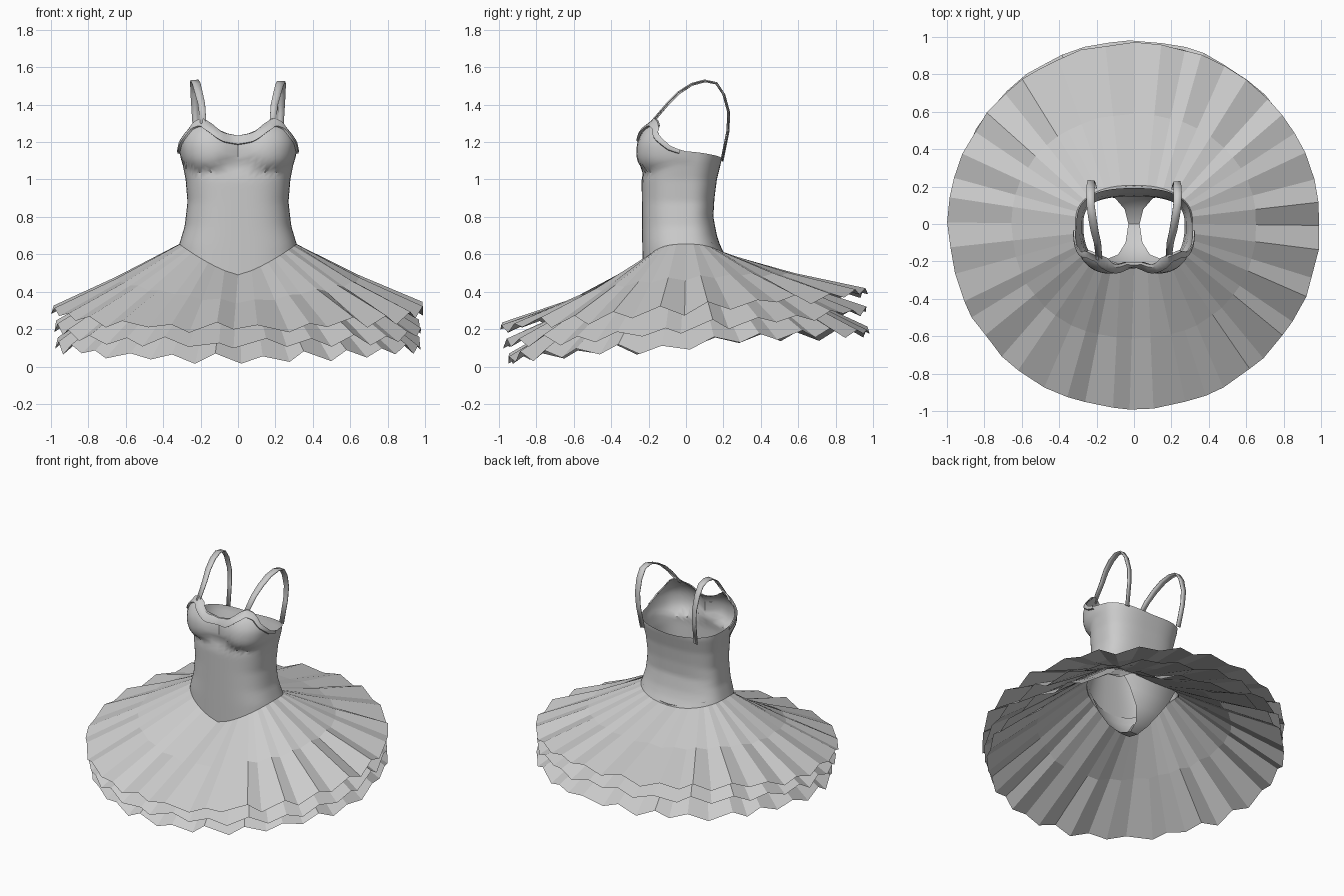
import bpy, random
from math import sin, cos, pi, radians, sqrt, degrees
from mathutils import Vector

if "Cube" in bpy.data.objects:
    bpy.data.objects.remove(bpy.data.objects["Cube"])

random.seed(4)


def lerp_table(table, v):
    """Piecewise linear lookup in a list of (key, value)."""
    if v <= table[0][0]:
        return table[0][1]
    for (a, fa), (b, fb) in zip(table, table[1:]):
        if v <= b:
            return fa + (fb - fa) * (v - a) / (b - a)
    return table[-1][1]


def grid_object(name, rows, closed=False, smooth=True):
    """Mesh from rows of points; closed joins the end of each row to its start."""
    n = len(rows[0])
    verts = [tuple(p) for r in rows for p in r]
    faces = []
    for i in range(len(rows) - 1):
        for j in range(n if closed else n - 1):
            k = (j + 1) % n
            faces.append((i * n + j, i * n + k, (i + 1) * n + k, (i + 1) * n + j))
    mesh = bpy.data.meshes.new(name)
    mesh.from_pydata(verts, [], faces)
    obj = bpy.data.objects.new(name, mesh)
    bpy.context.collection.objects.link(obj)
    if smooth:
        bpy.ops.object.select_all(action='DESELECT')
        obj.select_set(True)
        bpy.context.view_layer.objects.active = obj
        bpy.ops.object.shade_smooth_by_angle(angle=radians(35))
    return obj


# Body profiles by height: half width, front depth, back depth
WIDTH = [(0.49, 0.33), (0.65, 0.315), (0.75, 0.285), (0.88, 0.27), (1.0, 0.28),
         (1.1, 0.30), (1.2, 0.315), (1.33, 0.285)]
FRONT = [(0.49, 0.232), (0.8, 0.235), (1.0, 0.237), (1.08, 0.222), (1.2, 0.215), (1.33, 0.185)]
BACK = [(0.6, 0.207), (0.65, 0.182), (0.7, 0.165), (0.8, 0.146), (0.9, 0.152), (1.0, 0.165), (1.11, 0.192)]
# Neckline height by angle from the front centre
NECK = [(0, 1.235), (8, 1.25), (20, 1.295), (34, 1.33), (46, 1.31), (58, 1.25),
        (75, 1.185), (90, 1.15), (180, 1.11)]
POWER = 0.74


def spow(v):
    return (1 if v >= 0 else -1) * abs(v) ** POWER


def body(phi, z, out=0.0):
    """Point on the body, phi measured from the front centre."""
    sx, cy = spow(sin(phi)), spow(cos(phi))
    depth = lerp_table(FRONT if cy > 0 else BACK, z)
    x, y = (lerp_table(WIDTH, z) + out) * sx, -(depth + out) * cy
    if cy > 0:  # bust cups
        h = 0.1 if z < 1.15 else 0.15
        d = ((abs(x) - 0.175) / 0.15) ** 2 + ((z - 1.15) / h) ** 2
        if d < 1:
            push = sqrt(1 - d)
            y -= 0.058 * push * min(1, cy * 1.6)
            x += 0.012 * push * (1 if x > 0 else -1)
    return Vector((x, y, z))


def neck_z(phi):
    a = degrees(phi) % 360
    return lerp_table(NECK, min(a, 360 - a))


def waist_z(phi):
    s = abs(spow(sin(phi)))
    return 0.49 + 0.165 * s ** 1.3 if cos(phi) > 0 else 0.6 + 0.055 * s * s


# Bodice
COLS, ROWS = 64, 28
angles = [2 * pi * j / COLS for j in range(COLS)]
grid_object("bodice", [[body(a, waist_z(a) + (neck_z(a) - waist_z(a)) * i / ROWS) for a in angles]
                       for i in range(ROWS + 1)], closed=True)

# Neckline trim: raised band along the front edge, tapering out at the sides
band = [radians(-86 + 172 * j / 48) for j in range(49)]
trim = []
for drop, out in [(0.0, 0.0), (0.0, 0.012), (0.025, 0.018), (0.045, 0.014), (0.05, 0.0)]:
    trim.append([body(a, neck_z(a) - drop * (0.4 + 0.6 * cos(a)), out) for a in band])
grid_object("neckline_trim", trim)

# Shoulder straps: ribbons arching from the cups to the back edge
STRAP = [(0.185, -0.19, 1.30), (0.195, -0.10, 1.405), (0.21, -0.04, 1.465), (0.222, 0.03, 1.51),
         (0.232, 0.10, 1.528), (0.234, 0.16, 1.515), (0.233, 0.20, 1.455), (0.23, 0.226, 1.36),
         (0.225, 0.222, 1.26), (0.215, 0.19, 1.10)]
for side, label in ((-1, "left"), (1, "right")):
    rows = []
    for x, y, z in STRAP:
        w = 0.016 + 0.006 * min(1, max(0, (z - 1.3) / 0.2))
        rows.append([(side * (x - w), y, z), (side * (x + w), y + 0.004, z - 0.003)])
    strap = grid_object("strap_" + label, rows)
    solid = strap.modifiers.new("thickness", 'SOLIDIFY')
    solid.thickness = 0.006

# Brief under the skirt: (y, z, half width) from front waist through to back waist
BRIEF = [(-0.232, 0.54, 0.26), (-0.215, 0.48, 0.15), (-0.17, 0.40, 0.085), (-0.10, 0.33, 0.045),
         (0.0, 0.30, 0.03), (0.08, 0.33, 0.05), (0.145, 0.41, 0.10), (0.185, 0.50, 0.17),
         (0.205, 0.61, 0.25)]
rows = []
for y, z, w in BRIEF:
    row = []
    for k in range(9):
        t = k / 4 - 1
        row.append((t * w, y * (1 - 1.2 * (t * w / 0.3) ** 2 * 0.4), z + 0.9 * (t * w) ** 2))
    rows.append(row)
grid_object("brief", rows)

# Skirt layers: pleated rings from the waist to a tilted, jagged hem
# (name, x radius, y radius, y shift, hem height at centre, tilt)
LAYERS = [("skirt_top", 1.0, 0.985, -0.012, 0.305, 0.095),
          ("skirt_middle", 0.985, 0.975, -0.005, 0.21, 0.095),
          ("skirt_bottom", 0.98, 0.975, 0.015, 0.115, 0.075)]
PLEATS = 48
for level, (name, rx, ry, shift, hem, tilt) in enumerate(LAYERS):
    waist, mid, rim = [], [], []
    for j in range(PLEATS):
        a = 2 * pi * j / PLEATS
        jag = random.uniform(0.006, 0.034) * (1 if j % 2 else -1)
        turn = a + random.uniform(-0.03, 0.03)
        r = 1 - random.uniform(0, 0.012)
        y = -ry * cos(turn) * r + shift
        top = body(a, waist_z(a) - 0.006 * level)
        end = Vector((rx * sin(turn) * r, y, max(0.003, hem + tilt * y + jag)))
        m = top.lerp(end, 0.5)
        m.z += -0.008 - 0.15 * jag
        waist.append(top)
        mid.append(m)
        rim.append(end)
    grid_object(name, [rim, mid, waist], closed=True, smooth=False)
